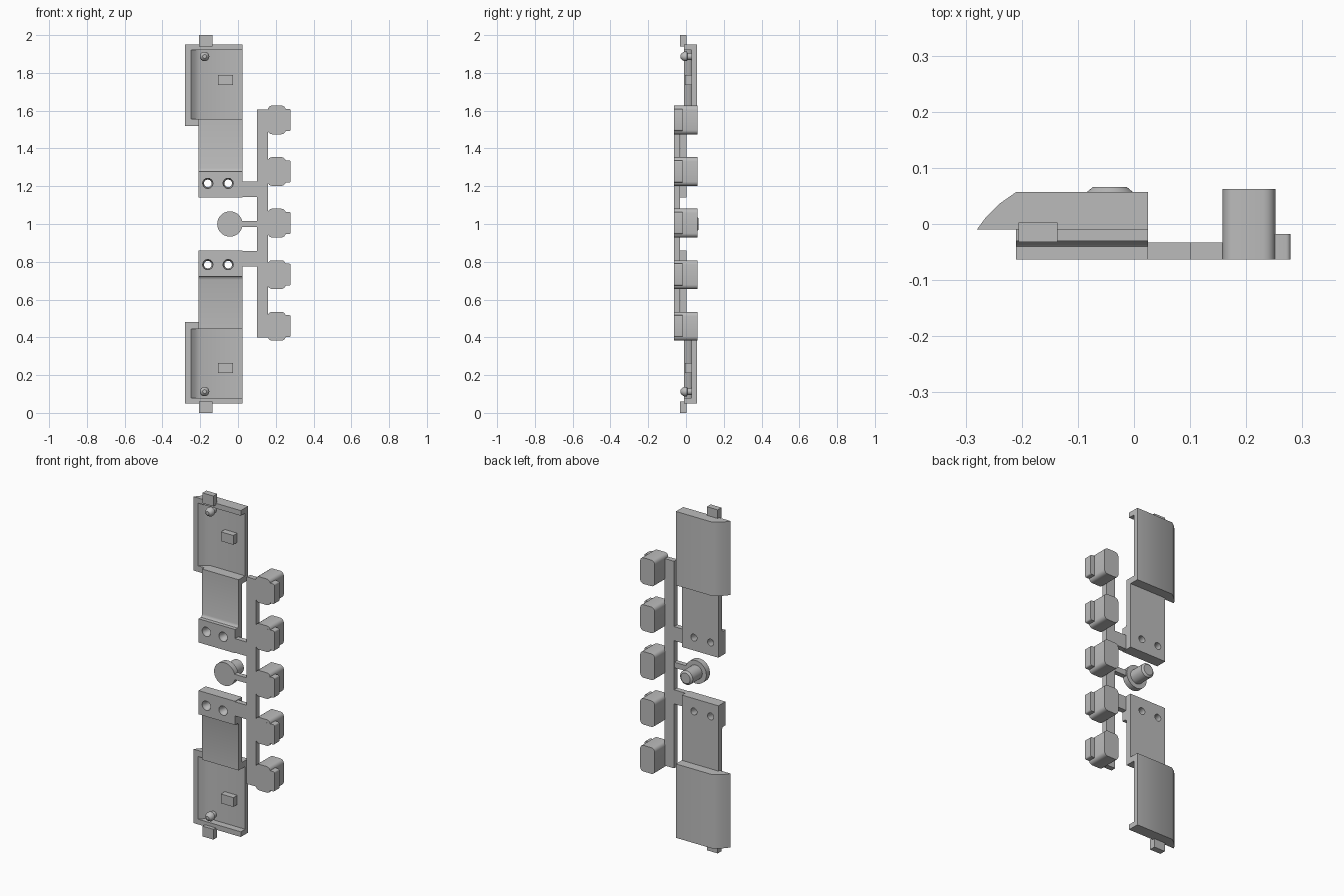
import bpy, bmesh, math
from mathutils import Vector, Matrix

if "Cube" in bpy.data.objects:
    bpy.data.objects.remove(bpy.data.objects["Cube"], do_unlink=True)

grey = bpy.data.materials.new("light grey plastic")
grey.use_nodes = True
GREY = (0.5, 0.5, 0.5, 1)
grey.diffuse_color = GREY
grey.node_tree.nodes["Principled BSDF"].inputs["Base Color"].default_value = GREY


def finish(name, bm):
    bmesh.ops.recalc_face_normals(bm, faces=bm.faces)
    mesh = bpy.data.meshes.new(name)
    bm.to_mesh(mesh)
    bm.free()
    mesh.materials.append(grey)
    ob = bpy.data.objects.new(name, mesh)
    bpy.context.collection.objects.link(ob)
    return ob


def extrude(name, points, axis, lo, hi):
    """Extrude a closed outline along an axis; points use the other two axes in order."""
    bm = bmesh.new()
    verts = []
    for p in points:
        co = list(p)
        co.insert(axis, lo)
        verts.append(bm.verts.new(co))
    face = bm.faces.new(verts)
    step = Vector((0, 0, 0))
    step[axis] = hi - lo
    new = bmesh.ops.extrude_face_region(bm, geom=[face])["geom"]
    bmesh.ops.translate(bm, vec=step, verts=[v for v in new if isinstance(v, bmesh.types.BMVert)])
    return finish(name, bm)


def box(name, x, y, z):
    return extrude(name, [(x[0], y[0]), (x[1], y[0]), (x[1], y[1]), (x[0], y[1])], 2, *z)


def turned(name, x, z, profile, seg=32):
    """Round part along y, from (radius, y) pairs."""
    bm = bmesh.new()
    rings = []
    for r, y in profile:
        rings.append([bm.verts.new((x + r * math.cos(a), y, z + r * math.sin(a)))
                      for a in (2 * math.pi * i / seg for i in range(seg))])
    for a, b in zip(rings, rings[1:]):
        for i in range(seg):
            j = (i + 1) % seg
            bm.faces.new((a[i], a[j], b[j], b[i]))
    bm.faces.new(rings[0])
    bm.faces.new(rings[-1])
    return finish(name, bm)


def smooth(ob):
    bpy.ops.object.select_all(action="DESELECT")
    ob.select_set(True)
    bpy.context.view_layer.objects.active = ob
    bpy.ops.object.shade_smooth_by_angle(angle=math.radians(35))


def cut(ob, cutter):
    mod = ob.modifiers.new("cut", "BOOLEAN")
    mod.operation, mod.solver, mod.object = "DIFFERENCE", "EXACT", cutter
    bpy.context.view_layer.objects.active = ob
    bpy.ops.object.modifier_apply(modifier=mod.name)
    bpy.data.objects.remove(cutter, do_unlink=True)


# Upper half: panel with curved left edge and open pocket
panel = extrude("upper_panel", [(-.28, -.01), (-.264, .012), (-.24, .036), (-.21, .057),
                                (.025, .057), (.025, -.01)], 2, 1.52, 1.95)
cut(panel, extrude("pocket", [(-.25, -.03), (-.25, -.01), (-.228, .014), (-.2, .03),
                              (.05, .03), (.05, -.03)], 2, 1.555, 1.92))

# Neck plate with thick drilled foot
neck = extrude("upper_neck", [(-.063, 1.14), (-.063, 1.278), (-.04, 1.278), (-.033, 1.285),
                              (-.03, 1.295), (-.03, 1.555), (.002, 1.555), (.002, 1.14)],
               0, -.21, .025)
for hx in (-.16, -.052):
    cut(neck, turned("hole", hx, 1.215, [(.027, -.08), (.027, -.05), (.02, -.04), (.02, .05)]))

tab = box("upper_tab", (-.206, -.136), (-.032, .003), (1.94, 2.0))
block = box("upper_block", (-.106, -.026), (-.006, .035), (1.736, 1.79))
pin = turned("upper_pin", -.177, 1.887, [(.01, -.028), (.018, -.022), (.025, -.01),
                                        (.025, .005), (.018, .008), (.018, .035)])
arm = box("upper_arm", (.02, .11), (-.063, -.033), (1.143, 1.225))
half = [panel, neck, tab, block, pin, arm]
for ob in half:
    smooth(ob)

# Lower half mirrors the upper one about mid height
flip = Matrix.Translation((0, 0, 2)) @ Matrix.Diagonal((1, 1, -1, 1))
for ob in half:
    bm = bmesh.new()
    bm.from_mesh(ob.data)
    bm.transform(flip)
    smooth(finish(ob.name.replace("upper", "lower"), bm))

# Sprue rail, runner and round button with stem
box("rail", (.1, .16), (-.063, -.033), (.4, 1.605))
box("button_runner", (.01, .11), (-.063, -.035), (.985, 1.017))
smooth(turned("button", -.043, 1.0, [(.067, -.063), (.067, -.03), (.041, -.03),
                                     (.041, .057), (.03, .066)], 40))


def rounded(x, z, r, seg=4):
    """Rounded rectangle outline."""
    pts = []
    for k, (cx, cz) in enumerate([(x[1] - r, z[1] - r), (x[0] + r, z[1] - r),
                                  (x[0] + r, z[0] + r), (x[1] - r, z[0] + r)]):
        for i in range(seg + 1):
            a = math.pi / 2 * (k + i / seg)
            pts.append((cx + r * math.cos(a), cz + r * math.sin(a)))
    return pts


# Five keys along the rail, each with a lip on its outer side
for n in range(5):
    c = .459 + n * .273
    smooth(extrude(f"key_{n + 1}", rounded((.158, .252), (c - .076, c + .076), .022),
                   1, -.063, .062))
    smooth(extrude(f"key_lip_{n + 1}", rounded((.22, .279), (c - .058, c + .058), .008),
                   1, -.0632, -.018))
